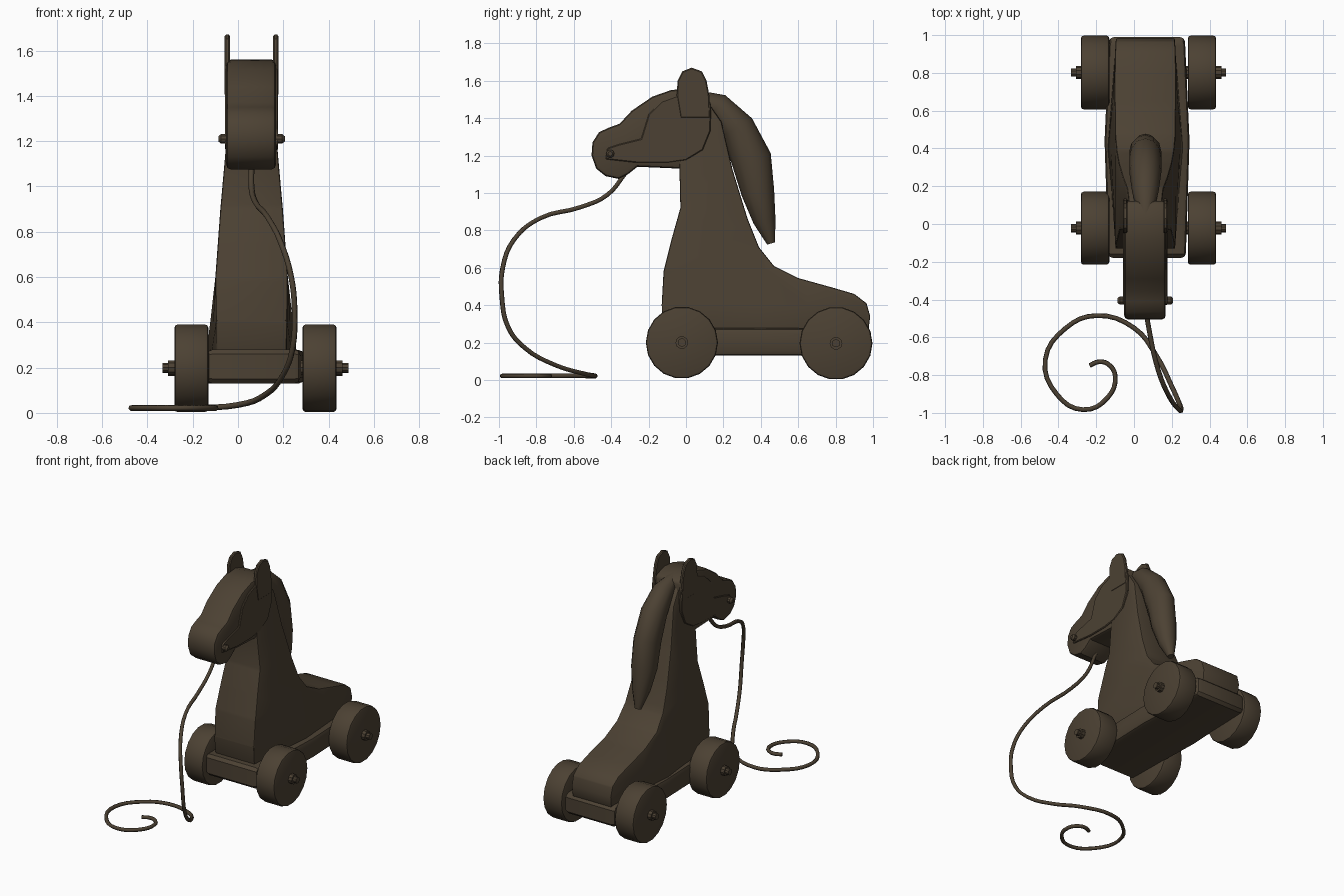
import bpy, bmesh, math
from mathutils import Vector

if "Cube" in bpy.data.objects:
    bpy.data.objects.remove(bpy.data.objects["Cube"], do_unlink=True)

wood = bpy.data.materials.new("dark wood")
wood.use_nodes = True
colour = (0.072, 0.053, 0.033, 1)
wood.diffuse_color = colour
wood.node_tree.nodes["Principled BSDF"].inputs["Base Color"].default_value = colour

BODY_X = 0.06     # centre line of the animal
CART_X = 0.077    # centre line of the wheels


def finish(name, bm, bevel=0, segments=2, angle=35):
    """Turn a bmesh into a bevelled, smooth shaded object."""
    bmesh.ops.recalc_face_normals(bm, faces=bm.faces[:])
    mesh = bpy.data.meshes.new(name)
    bm.to_mesh(mesh)
    bm.free()
    mesh.materials.append(wood)
    obj = bpy.data.objects.new(name, mesh)
    bpy.context.collection.objects.link(obj)
    bpy.ops.object.select_all(action='DESELECT')
    obj.select_set(True)
    bpy.context.view_layer.objects.active = obj
    if bevel:
        mod = obj.modifiers.new("bevel", 'BEVEL')
        mod.width, mod.segments = bevel, segments
        mod.limit_method, mod.angle_limit = 'ANGLE', math.radians(50)
        bpy.ops.object.modifier_apply(modifier=mod.name)
    bpy.ops.object.shade_smooth_by_angle(angle=math.radians(angle))
    return obj


def slab(name, outline, x, half, bevel, y_cuts=(), z_cuts=(), segments=2):
    """Side outline extruded across x; half may be a function of (y, z)."""
    bm = bmesh.new()
    face = bm.faces.new([bm.verts.new((-1, y, z)) for y, z in outline])
    ext = bmesh.ops.extrude_face_region(bm, geom=[face])
    for v in ext["geom"]:
        if isinstance(v, bmesh.types.BMVert):
            v.co.x = 1
    for axis, cuts in ((1, y_cuts), (2, z_cuts)):
        for c in cuts:
            co, no = Vector(), Vector()
            co[axis], no[axis] = c, 1
            bmesh.ops.bisect_plane(bm, geom=bm.verts[:] + bm.edges[:] + bm.faces[:],
                                   plane_co=co, plane_no=no)
    for v in bm.verts:
        h = half(v.co.y, v.co.z) if callable(half) else half
        v.co.x = x + math.copysign(h, v.co.x)
    return finish(name, bm, bevel, segments)


def lathe_x(name, x, y, z, profile, sides=18, bevel=0):
    """Turned part about an axis along x, from (x offset, radius) pairs."""
    bm = bmesh.new()
    rings = [[bm.verts.new((x + dx, y + r * math.cos(2 * math.pi * i / sides),
                            z + r * math.sin(2 * math.pi * i / sides)))
              for i in range(sides)] for dx, r in profile]
    for a, b in zip(rings, rings[1:]):
        for i in range(sides):
            j = (i + 1) % sides
            bm.faces.new((a[i], a[j], b[j], b[i]))
    bm.faces.new(rings[0])
    bm.faces.new(rings[-1])
    return finish(name, bm, bevel)


def ramp(t, stops):
    """Piecewise linear lookup."""
    if t <= stops[0][0]:
        return stops[0][1]
    for (a, va), (b, vb) in zip(stops, stops[1:]):
        if t <= b:
            return va + (vb - va) * (t - a) / (b - a)
    return stops[-1][1]


# Neck and body, flaring towards the base
def body_half(y, z):
    width = ramp(z, [(0.28, 0.165), (0.6, 0.16), (0.9, 0.138), (1.1, 0.12), (1.5, 0.085)])
    flare = 0.035 * ramp(z, [(0.28, 1), (0.55, 0)])
    return width + flare * ramp(y, [(-0.1, -0.3), (0.4, 1), (0.97, -0.3)])


slab("body", [(-0.12, 0.26), (-0.13, 0.4), (-0.12, 0.58), (-0.075, 0.76), (-0.03, 0.92),
              (-0.035, 1.13), (-0.03, 1.45), (0.1, 1.51), (0.19, 1.38), (0.25, 1.12),
              (0.33, 0.86), (0.39, 0.71), (0.47, 0.61), (0.6, 0.545), (0.78, 0.495),
              (0.9, 0.46), (0.965, 0.41), (0.985, 0.34), (0.975, 0.26)],
     BODY_X, body_half, 0.03, (0.15, 0.4, 0.65), (0.4, 0.6, 0.75, 0.9, 1.1, 1.3))

# Base board, widest in the middle
slab("base_board", [(-0.18, 0.15), (-0.18, 0.26), (-0.16, 0.28), (0.97, 0.275),
                    (0.99, 0.25), (0.99, 0.15), (0.97, 0.13), (-0.16, 0.13)],
     CART_X - 0.008, lambda y, z: ramp(y, [(-0.18, 0.205), (0.44, 0.225), (0.99, 0.2)]),
     0.025, (0.44,))

# Head with rounded muzzle
slab("head", [(-0.505, 1.2), (-0.5, 1.27), (-0.465, 1.325), (-0.41, 1.35), (-0.355, 1.37),
              (-0.29, 1.44), (-0.18, 1.515), (-0.08, 1.55), (0.02, 1.56), (0.12, 1.53),
              (0.125, 1.38), (0.08, 1.23), (-0.03, 1.13), (-0.26, 1.14), (-0.31, 1.1),
              (-0.36, 1.075), (-0.43, 1.09), (-0.48, 1.13)],
     BODY_X - 0.002, 0.11, 0.02)

# Mane, lofted from oval sections
bm = bmesh.new()
stations = [(0.03, 1.52, 0.035), (0.17, 1.465, 0.07), (0.275, 1.35, 0.092), (0.35, 1.18, 0.108),
            (0.385, 1.0, 0.088), (0.42, 0.85, 0.06), (0.455, 0.73, 0.022)]
rings = []
for k, (y, z, r) in enumerate(stations):
    before, after = stations[max(k - 1, 0)], stations[min(k + 1, len(stations) - 1)]
    along = Vector((0, after[0] - before[0], after[1] - before[1])).normalized()
    out = Vector((0, -along.z, along.y))
    rings.append([bm.verts.new(Vector((BODY_X, y, z)) + out * r * math.cos(a)
                               + Vector((min(r, 0.085) * math.sin(a), 0, 0)))
                  for a in (math.pi * i / 6 for i in range(12))])
for a, b in zip(rings, rings[1:]):
    for i in range(12):
        j = (i + 1) % 12
        bm.faces.new((a[i], a[j], b[j], b[i]))
bm.faces.new(rings[0])
bm.faces.new(rings[-1])
finish("mane", bm, angle=50)

# Cheek plates with bridle straps, ears and bit pins on both sides
cheek = [(-0.43, 1.18), (-0.25, 1.16), (-0.1, 1.16), (0.0, 1.175), (0.09, 1.23), (0.13, 1.33),
         (0.135, 1.47), (0.11, 1.53), (-0.02, 1.53), (-0.13, 1.49), (-0.2, 1.42),
         (-0.24, 1.29), (-0.36, 1.26), (-0.42, 1.24)]
ear = [(-0.03, 1.4), (-0.05, 1.52), (-0.045, 1.6), (-0.02, 1.65), (0.03, 1.67),
       (0.085, 1.65), (0.11, 1.6), (0.125, 1.52), (0.13, 1.4)]
for side, s in (("left", 1), ("right", -1)):
    slab(side + "_cheek", cheek, BODY_X + s * 0.106, 0.011, 0.005, segments=1)
    slab(side + "_ear", ear, BODY_X + s * 0.107, 0.012, 0.006, segments=1)
    lathe_x(side + "_bit_pin", BODY_X + s * 0.1, -0.405, 1.21,
            [(0, 0.022), (s * 0.035, 0.022), (s * 0.047, 0.012)], 10)

# Wheels on axles
for end, y, r in (("front", -0.022, 0.193), ("rear", 0.802, 0.195)):
    z = 0.2 if end == "front" else 0.196
    for side, s in (("left", 1), ("right", -1)):
        lathe_x(end + "_" + side + "_wheel", CART_X + s * 0.283, y, z,
                [(-0.075, r), (0.075, r)], 18, 0.014)
    lathe_x(end + "_axle", CART_X, y, z,
            [(-0.41, 0.022), (-0.385, 0.022), (-0.385, 0.034), (0.385, 0.034),
             (0.385, 0.022), (0.41, 0.022)], 10)

# Pull cord hanging from the mouth and curling on the floor
path = [(0.06, -0.32, 1.11), (0.06, -0.42, 0.99), (0.08, -0.56, 0.925), (0.13, -0.78, 0.865),
        (0.19, -0.92, 0.75), (0.235, -0.98, 0.6), (0.25, -0.985, 0.45), (0.24, -0.95, 0.28),
        (0.2, -0.86, 0.17), (0.12, -0.7, 0.08), (0, -0.55, 0.035)]
path += [(x, y, 0.022) for x, y in ((-0.2, -0.485), (-0.36, -0.55), (-0.47, -0.72),
         (-0.41, -0.9), (-0.27, -0.983), (-0.14, -0.92), (-0.1, -0.8), (-0.14, -0.74),
         (-0.19, -0.73), (-0.235, -0.75))]
curve = bpy.data.curves.new("pull_cord", 'CURVE')
curve.dimensions = '3D'
curve.bevel_depth, curve.bevel_resolution, curve.resolution_u = 0.013, 1, 4
curve.use_fill_caps = True
spline = curve.splines.new('BEZIER')
spline.bezier_points.add(len(path) - 1)
for point, co in zip(spline.bezier_points, path):
    point.co = co
    point.handle_left_type = point.handle_right_type = 'AUTO'
curve.materials.append(wood)
bpy.context.collection.objects.link(bpy.data.objects.new("pull_cord", curve))
